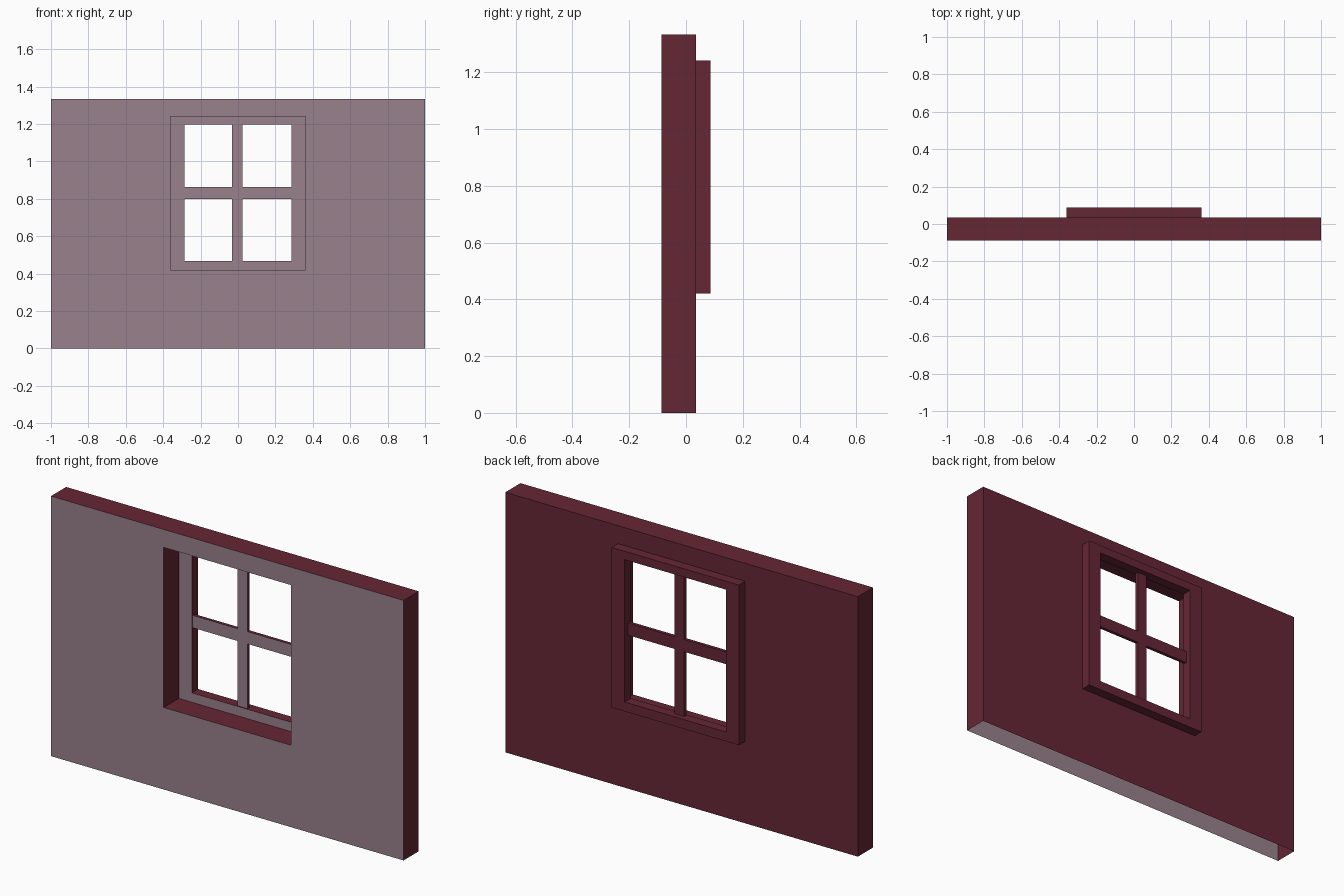
import bpy
import bmesh

if "Cube" in bpy.data.objects:
    bpy.data.objects.remove(bpy.data.objects["Cube"])


def material(name, color):
    m = bpy.data.materials.new(name)
    m.diffuse_color = color
    m.use_nodes = True
    m.node_tree.nodes["Principled BSDF"].inputs["Base Color"].default_value = m.diffuse_color
    return m


FRONT = material("pale_mauve", (0.32, 0.22, 0.26, 1))
BODY = material("dark_red", (0.13, 0.02, 0.035, 1))


def rect(x, z0, z1):
    # counter-clockwise seen from the front
    return [(-x, z0), (x, z0), (x, z1), (-x, z1)]


def finish(name, bm):
    # front-facing surfaces are pale, everything else is red
    bm.normal_update()
    for f in bm.faces:
        f.material_index = 0 if f.normal.y < -0.9 else 1
    me = bpy.data.meshes.new(name)
    bm.to_mesh(me)
    bm.free()
    me.materials.append(FRONT)
    me.materials.append(BODY)
    ob = bpy.data.objects.new(name, me)
    bpy.context.collection.objects.link(ob)
    return ob


def ring(name, outer, inner, y0, y1, open_bottom=False):
    """Rectangular slab with a rectangular through-hole."""
    bm = bmesh.new()
    of, ob, nf, nb = [[bm.verts.new((x, y, z)) for x, z in pts]
                      for pts, y in ((outer, y0), (outer, y1), (inner, y0), (inner, y1))]
    for i in range(4):
        j = (i + 1) % 4
        bm.faces.new((of[i], of[j], nf[j], nf[i]))
        bm.faces.new((ob[j], ob[i], nb[i], nb[j]))
        bm.faces.new((nf[i], nf[j], nb[j], nb[i]))
        if not (open_bottom and i == 0):
            bm.faces.new((of[i], ob[i], ob[j], of[j]))
    return finish(name, bm)


def prism(name, pts, y0, y1):
    bm = bmesh.new()
    f = [bm.verts.new((x, y0, z)) for x, z in pts]
    b = [bm.verts.new((x, y1, z)) for x, z in pts]
    bm.faces.new(f)
    bm.faces.new(b[::-1])
    for i in range(len(pts)):
        j = (i + 1) % len(pts)
        bm.faces.new((f[i], b[i], b[j], f[j]))
    return finish(name, bm)


OPENING = rect(0.361, 0.42, 1.241)
PANE_X, PANE_Z0, PANE_Z1 = 0.287, 0.468, 1.198

# wall with window opening, underside left open
ring("wall", rect(1.0, 0.0, 1.333), OPENING, -0.087, 0.036, open_bottom=True)

# window frame standing off the back of the wall
ring("window_frame", OPENING, rect(PANE_X, PANE_Z0, PANE_Z1), 0.036, 0.087)

# cross-shaped glazing bars
xa, xb, za, zb = -0.031, 0.024, 0.80, 0.863
prism("glazing_bars", [
    (xa, PANE_Z0), (xb, PANE_Z0), (xb, za), (PANE_X, za),
    (PANE_X, zb), (xb, zb), (xb, PANE_Z1), (xa, PANE_Z1),
    (xa, zb), (-PANE_X, zb), (-PANE_X, za), (xa, za)], 0.042, 0.059)
